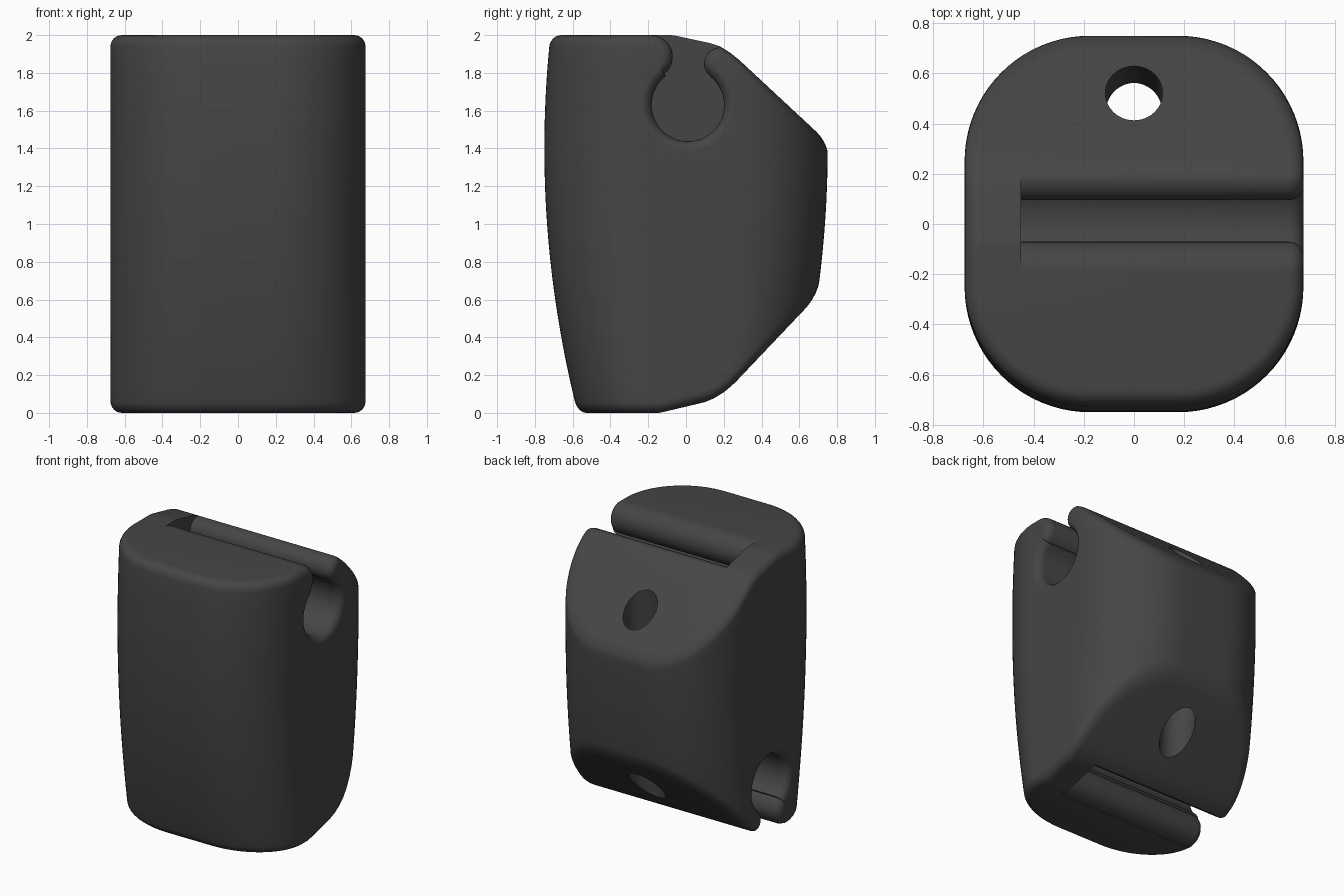
import bpy, bmesh
from math import sin, cos, pi, atan2, radians
from mathutils import Vector

if "Cube" in bpy.data.objects:
    bpy.data.objects.remove(bpy.data.objects["Cube"])

R = 0.06  # edge rounding
TOP = [(-1, 2), (-0.07, 2), (0.13, 1.957), (0.18, 1.94), (0.23, 1.91), (0.28, 1.87), (1, 1.2)]
BOTTOM = [(-1, 0), (-0.14, 0), (0.1, 0.057), (0.15, 0.078), (0.2, 0.109), (0.25, 0.15), (1, 0.94)]


def interp(table, y):
    for (y0, z0), (y1, z1) in zip(table, table[1:]):
        if y <= y1:
            return z0 + (z1 - z0) * (y - y0) / (y1 - y0)
    return table[-1][1]


def mesh_object(name, bm):
    bmesh.ops.recalc_face_normals(bm, faces=bm.faces)
    mesh = bpy.data.meshes.new(name)
    bm.to_mesh(mesh)
    bm.free()
    obj = bpy.data.objects.new(name, mesh)
    bpy.context.collection.objects.link(obj)
    return obj


def bridge(bm, rings):
    for a, b in zip(rings, rings[1:]):
        n = len(a)
        for i in range(n):
            j = (i + 1) % n
            bm.faces.new((a[i], a[j], b[j], b[i]))


def half_outline(inset):
    """Right half of the rounded plan outline, back to front."""
    r = 0.5 - inset
    arc = [(0.175 + r * sin(pi / 2 * i / 20), 0.25 + r * cos(pi / 2 * i / 20)) for i in range(21)]
    side = [(0.175 + r, 0.25 - 0.5 * i / 24) for i in range(1, 24)]
    return arc + side + [(x, -y) for x, y in reversed(arc)]


def body_ring(bm, inset, t, drop):
    """One level of the body; t runs from the bottom surface to the top surface."""
    right = []
    for x, y0 in half_outline(inset):
        y = y0
        for _ in range(12):
            lo, hi = interp(BOTTOM, y) + drop, interp(TOP, y) - drop
            z = lo + (hi - lo) * t
            y = y0 * (1 - 0.12 * (z - 1.4) ** 2)   # bulging front and back
        right.append((x, y, z))
    return [bm.verts.new(p) for p in right + [(-x, y, z) for x, y, z in reversed(right)]]


# Body: stacked rounded outlines between the sloping top and bottom
bm = bmesh.new()
fillet = [(R * (1 - cos(pi / 2 * i / 6)), R * (1 - sin(pi / 2 * i / 6))) for i in range(7)]
rings = [body_ring(bm, d, 0, drop) for d, drop in reversed(fillet)]
rings += [body_ring(bm, 0, k / 20, R) for k in range(1, 20)]
rings += [body_ring(bm, d, 1, drop) for d, drop in fillet]
bridge(bm, rings)
for ring in (rings[0], rings[-1]):
    n = len(ring)
    for i in range(n // 2 - 1):
        bm.faces.new((ring[i], ring[i + 1], ring[n - 2 - i], ring[n - 1 - i]))
body = mesh_object("clip_body", bm)


def arc_points(c, r, a0, a1, n):
    return [(c[0] + r * cos(a0 + (a1 - a0) * i / n), c[1] + r * sin(a0 + (a1 - a0) * i / n))
            for i in range(n + 1)]


def slot_profile(d):
    """Keyhole section with rounded lips, widened by d."""
    hole, front, back = (0.01, 1.63), (-0.185, 1.885), (0.18, 1.85)
    af = atan2(front[1] - hole[1], front[0] - hole[0])
    ab = atan2(back[1] - hole[1], back[0] - hole[0])
    pts = arc_points(front, 0.115 - d, pi / 2, af - pi, 12)
    pts += arc_points(hole, 0.192 + d, af, ab + 2 * pi, 40)
    pts += arc_points(back, 0.085 - d, ab + pi, radians(60), 12)
    return pts + [(pts[-1][0], 2.2), (pts[0][0], 2.2)]


def slot_cutter(name, flip):
    stations = [(-0.45, 0.0)]
    for i in range(7):
        a = pi / 2 * i / 6
        stations.append((0.677 - R + R * sin(a), R * (1 - cos(a))))
    stations.append((0.85, R))
    bm = bmesh.new()
    rings = []
    for x, d in stations:
        pts = [(-x, y - 0.02, 2.005 - z) if flip else (x, y, z) for y, z in slot_profile(d)]
        rings.append([bm.verts.new(p) for p in pts])
    bridge(bm, rings)
    bm.faces.new(rings[0])
    bm.faces.new(rings[-1])
    return mesh_object(name, bm)


# Cord hole: slightly leaning round bore through both slopes
def bore_cutter():
    axis = Vector((0, 0.08, 1.27))
    bm = bmesh.new()
    bmesh.ops.create_cone(bm, cap_ends=True, segments=48, radius1=0.114, radius2=0.114, depth=2.6)
    obj = mesh_object("bore_cutter", bm)
    obj.location = (0, 0.48, 0.995)
    obj.rotation_mode = 'QUATERNION'
    obj.rotation_quaternion = axis.to_track_quat('Z', 'Y')
    return obj


# Cut the two opposite slots and the bore
cutters = [slot_cutter("upper_slot_cutter", False), slot_cutter("lower_slot_cutter", True), bore_cutter()]
bpy.context.view_layer.objects.active = body
body.select_set(True)
for cutter in cutters:
    cutter.hide_render = True
    mod = body.modifiers.new(cutter.name, 'BOOLEAN')
    mod.operation = 'DIFFERENCE'
    mod.solver = 'EXACT'
    mod.object = cutter
    bpy.ops.object.modifier_apply(modifier=mod.name)
for cutter in cutters:
    bpy.data.objects.remove(cutter)

# Dark plastic, smooth with crisp slot ends
mat = bpy.data.materials.new("dark_plastic")
mat.diffuse_color = (0.06, 0.06, 0.06, 1)
mat.use_nodes = True
mat.node_tree.nodes["Principled BSDF"].inputs["Base Color"].default_value = mat.diffuse_color
body.data.materials.clear()
body.data.materials.append(mat)
bpy.ops.object.shade_smooth_by_angle(angle=radians(30))
